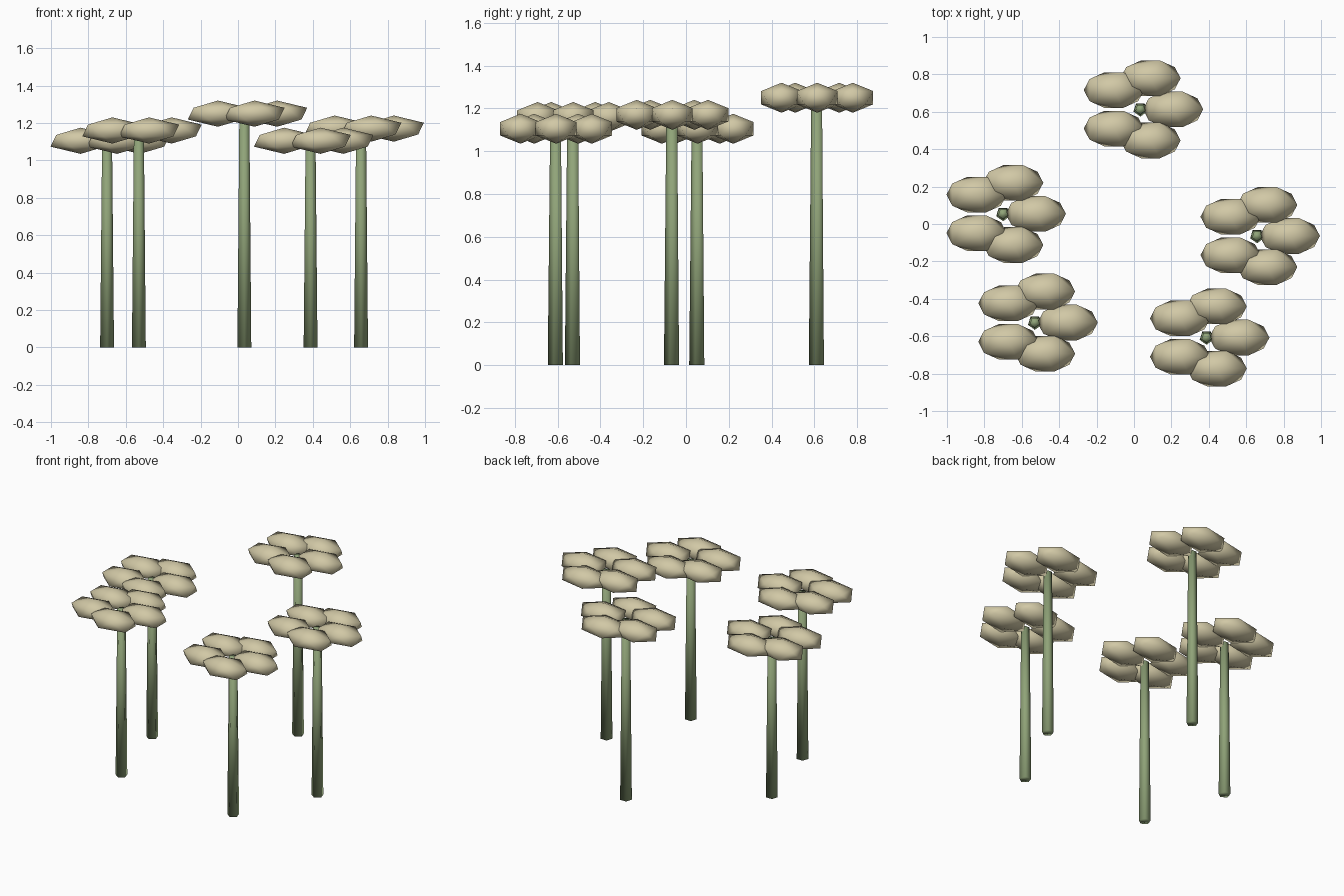
import bpy
import bmesh
from math import sin, cos, pi
from mathutils import Matrix, Vector

cube = bpy.data.objects.get("Cube")
if cube:
    bpy.data.objects.remove(cube, do_unlink=True)


def material(name, rgb):
    mat = bpy.data.materials.new(name)
    mat.use_nodes = True
    color = (*rgb, 1.0)
    mat.diffuse_color = color
    mat.node_tree.nodes["Principled BSDF"].inputs["Base Color"].default_value = color
    return mat


def add_object(name, bm, mat, location):
    mesh = bpy.data.meshes.new(name)
    for face in bm.faces:
        face.smooth = True
    bm.to_mesh(mesh)
    bm.free()
    mesh.materials.append(mat)
    obj = bpy.data.objects.new(name, mesh)
    obj.location = location
    bpy.context.collection.objects.link(obj)


cream = material("cream_petal", (0.64, 0.58, 0.38))
green = material("green_stem", (0.28, 0.37, 0.19))

PETALS = 5
RING = 0.175
PETAL_SIZE = (0.18, 0.112, 0.07)


def flower(label, x, y, height):
    # Tapered five-sided stem, one corner facing the front
    bm = bmesh.new()
    bmesh.ops.create_cone(
        bm, cap_ends=True, segments=5, radius1=0.039, radius2=0.028, depth=height,
        matrix=Matrix.Translation((0, 0, height / 2)) @ Matrix.Rotation(pi, 4, "Z"))
    add_object(label + "_stem", bm, green, (x, y, 0))

    # Ring of faceted petals, all stretched the same way
    bm = bmesh.new()
    for i in range(PETALS):
        a = 2 * pi * i / PETALS
        place = Matrix.Translation((RING * cos(a), RING * sin(a), 0))
        stretch = Matrix.Diagonal(Vector((*PETAL_SIZE, 1)))
        bmesh.ops.create_icosphere(bm, subdivisions=1, radius=1, matrix=place @ stretch)
    add_object(label + "_petals", bm, cream, (x, y, height))


flower("back_flower", 0.034, 0.613, 1.25)
flower("right_flower", -0.70, 0.054, 1.105)
flower("front_right_flower", -0.53, -0.527, 1.16)
flower("front_left_flower", 0.388, -0.607, 1.105)
flower("left_flower", 0.658, -0.064, 1.17)
